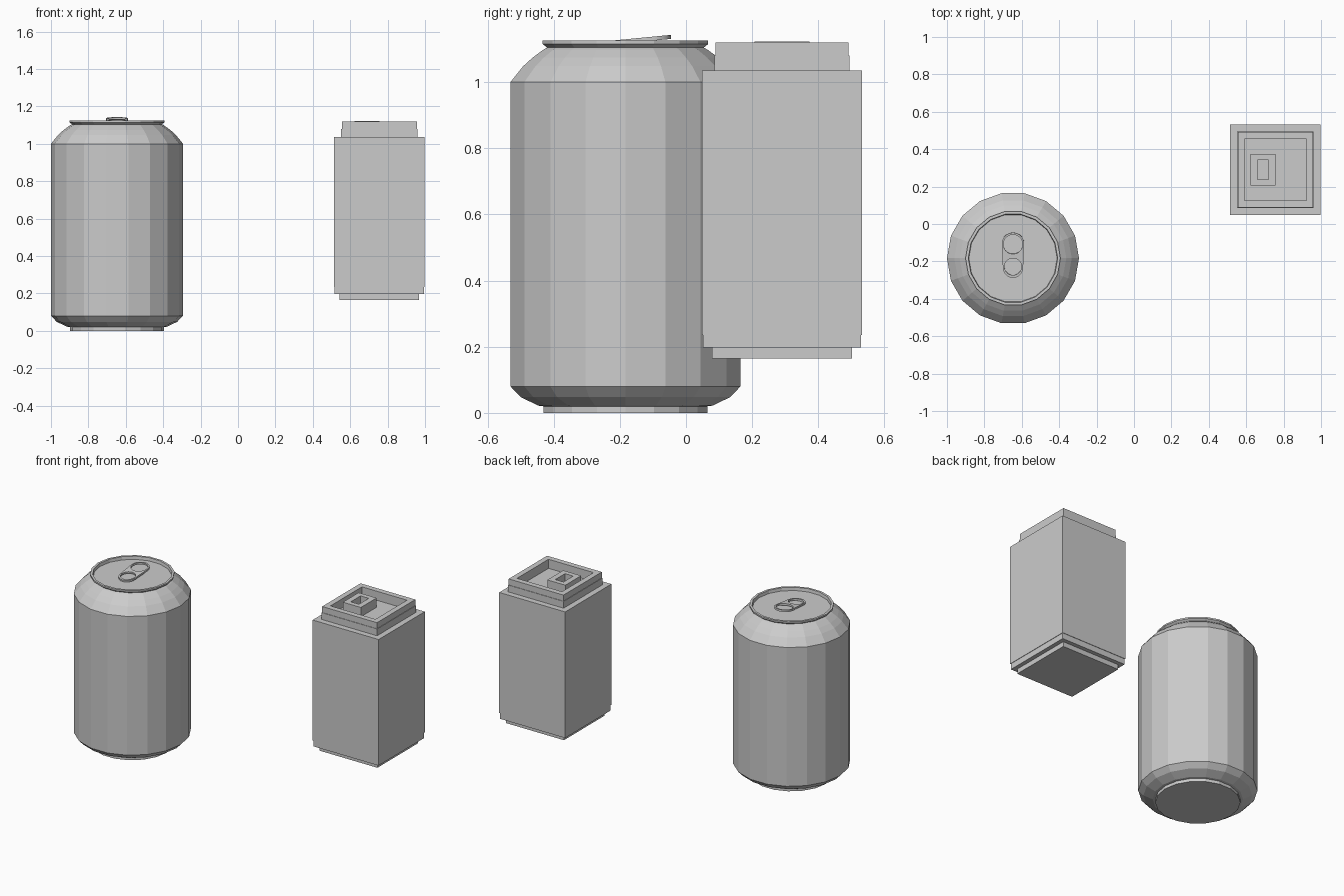
import bpy, bmesh, math

if "Cube" in bpy.data.objects:
    bpy.data.objects.remove(bpy.data.objects["Cube"])


def lathe(name, rings, sides, centre, phase=0.0, closed=False):
    """Stack of (rx, ry, z) rings; ends capped, or joined to each other if closed."""
    bm = bmesh.new()
    loops = []
    for rx, ry, z in rings:
        loops.append([bm.verts.new((rx * math.cos(phase + 2 * math.pi * i / sides),
                                    ry * math.sin(phase + 2 * math.pi * i / sides), z))
                      for i in range(sides)])
    pairs = list(zip(loops, loops[1:]))
    if closed:
        pairs.append((loops[-1], loops[0]))
    for a, b in pairs:
        for i in range(sides):
            j = (i + 1) % sides
            bm.faces.new((a[i], a[j], b[j], b[i]))
    if not closed:
        bm.faces.new(loops[0][::-1])
        bm.faces.new(loops[-1])
    bmesh.ops.recalc_face_normals(bm, faces=bm.faces)
    me = bpy.data.meshes.new(name)
    bm.to_mesh(me)
    bm.free()
    ob = bpy.data.objects.new(name, me)
    ob.location = (centre[0], centre[1], 0)
    bpy.context.collection.objects.link(ob)
    return ob


def square(name, rings, centre, closed=False):
    """Four-sided lathe given half widths instead of radii."""
    k = math.sqrt(2)
    return lathe(name, [(x * k, y * k, z) for x, y, z in rings], 4, centre, math.pi / 4, closed)


def arc(cy, r, start, end, n):
    return [(r * math.cos(math.radians(start + (end - start) * i / n)),
             cy + r * math.sin(math.radians(start + (end - start) * i / n))) for i in range(n + 1)]


# Round can: body, shoulder, rolled rim and sunken lid in one profile
ROUND = (-0.647, -0.183)
profile = [(.252, 0), (.252, .02), (.268, .022), (.322, .048), (.353, .08),
           (.353, 1.0), (.314, 1.048), (.285, 1.074), (.252, 1.098),
           (.24, 1.104), (.254, 1.115), (.254, 1.125), (.239, 1.125), (.236, 1.105)]
lathe("round_can", [(r, r, z) for r, z in profile], 18, ROUND)

# Pull tab: filled outline with two finger holes, tilted upward at the back
curve = bpy.data.curves.new("round_can_tab", 'CURVE')
curve.dimensions = '2D'
curve.fill_mode = 'BOTH'
curve.extrude = 0.006
outline = arc(.061, .06, 0, 180, 10) + arc(-.068, .054, 180, 360, 10)
upper_hole = arc(.058, .052, 0, 360, 18)[:-1]
lower_hole = arc(-.062, .046, 0, 360, 18)[:-1]
for pts in (outline, upper_hole, lower_hole):
    s = curve.splines.new('POLY')
    s.points.add(len(pts) - 1)
    for p, (x, y) in zip(s.points, pts):
        p.co = (x, y, 0, 1)
    s.use_cyclic_u = True
tab = bpy.data.objects.new("round_can_tab", curve)
tab.location = (ROUND[0], -0.166, 1.125)
tab.rotation_euler.x = math.atan(0.096)
bpy.context.collection.objects.link(tab)
bpy.context.view_layer.objects.active = tab
tab.select_set(True)
bpy.ops.object.convert(target='MESH')

# Square can: base, body, neck, rim and deep lid recess
SQUARE = (0.756, 0.29)
steps = [(.212, .165), (.212, .197), (.239, .197), (.239, .235), (.242, .235),
         (.242, 1.035), (.204, 1.035), (.204, 1.08), (.201, 1.08),
         (.201, 1.12), (.165, 1.12), (.165, 1.06)]
square("square_can", [(w, w, z) for w, z in steps], SQUARE)

# Square pull tab: a rectangular frame standing on the lid
square("square_can_tab",
       [(.066, .083, 1.059), (.066, .083, 1.122), (.03, .051, 1.122), (.03, .051, 1.059)],
       (0.69, 0.29), closed=True)
